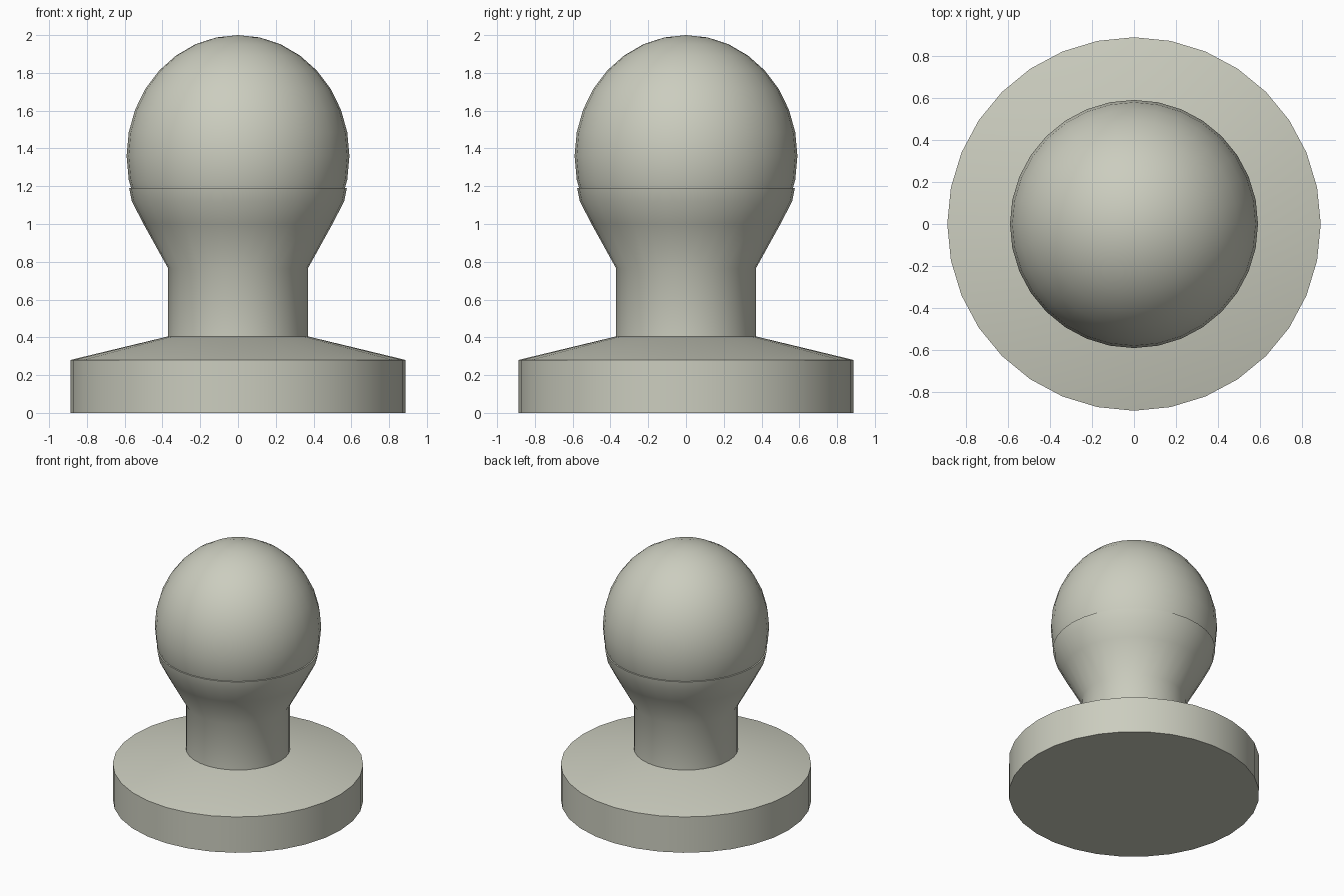
import bpy, math

if "Cube" in bpy.data.objects:
    bpy.data.objects.remove(bpy.data.objects["Cube"])

SIDES = 32
mat = bpy.data.materials.new("warm grey")
mat.diffuse_color = (0.60, 0.61, 0.52, 1)
mat.use_nodes = True
mat.node_tree.nodes["Principled BSDF"].inputs["Base Color"].default_value = mat.diffuse_color


def finish(obj, name, angle):
    obj.name = name
    obj.data.materials.append(mat)
    bpy.ops.object.select_all(action='DESELECT')
    obj.select_set(True)
    bpy.context.view_layer.objects.active = obj
    bpy.ops.object.shade_smooth_by_angle(angle=math.radians(angle))


def lathe(name, profile, angle):
    """Revolve (radius, height) points around z and cap both ends."""
    verts = [(r * math.cos(2 * math.pi * i / SIDES), r * math.sin(2 * math.pi * i / SIDES), z)
             for r, z in profile for i in range(SIDES)]
    faces = [tuple(reversed(range(SIDES))),
             tuple(range(len(verts) - SIDES, len(verts)))]
    for k in range(len(profile) - 1):
        for i in range(SIDES):
            a, b = k * SIDES + i, k * SIDES + (i + 1) % SIDES
            faces.append((a, b, b + SIDES, a + SIDES))
    mesh = bpy.data.meshes.new(name)
    mesh.from_pydata(verts, [], faces)
    obj = bpy.data.objects.new(name, mesh)
    bpy.context.collection.objects.link(obj)
    finish(obj, name, angle)


# Disc foot with a sloping top
lathe("base", [(0.888, 0), (0.888, 0.28), (0.37, 0.405)], 30)

# Straight neck flaring into a cup under the ball
lathe("neck", [(0.37, 0.40), (0.37, 0.765), (0.50, 1.0), (0.562, 1.12), (0.576, 1.19)], 40)

# Slightly tall ball seated in the cup
bpy.ops.mesh.primitive_uv_sphere_add(segments=SIDES, ring_count=16, radius=1, location=(0, 0, 1.36))
ball = bpy.context.object
ball.scale = (0.59, 0.59, 0.64)
bpy.ops.object.transform_apply(location=False, rotation=False, scale=True)
finish(ball, "ball", 40)
